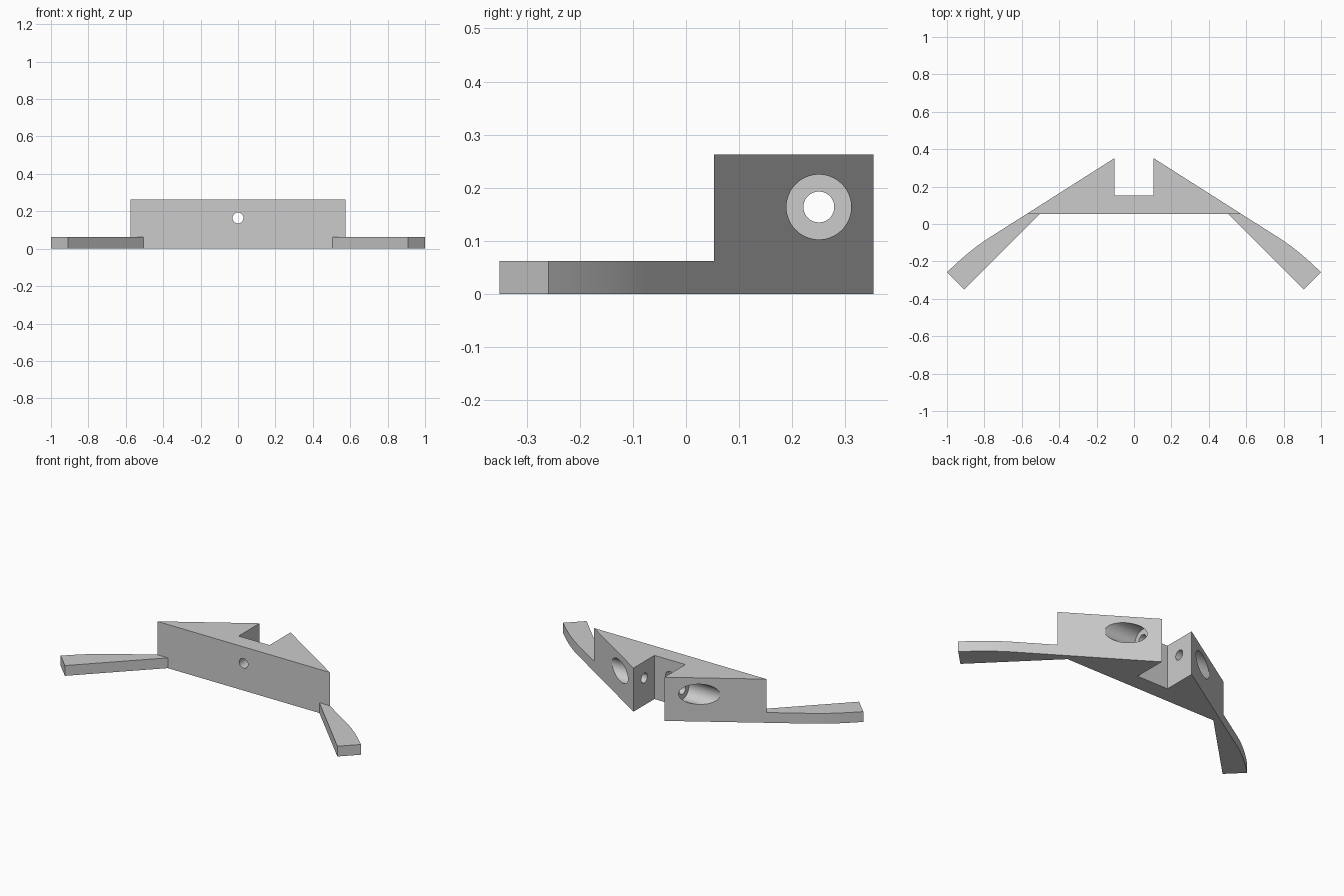
import bpy
import bmesh
import math
from mathutils import Matrix, Vector

if "Cube" in bpy.data.objects:
    bpy.data.objects.remove(bpy.data.objects["Cube"], do_unlink=True)

BODY_HEIGHT, ARM_HEIGHT, HOLE_Z = 0.263, 0.062, 0.164

grey = bpy.data.materials.new("plain grey")
grey.use_nodes = True
colour = (0.6, 0.6, 0.6, 1)
grey.diffuse_color = colour
grey.node_tree.nodes["Principled BSDF"].inputs["Base Color"].default_value = colour


def finish(bm, name):
    bmesh.ops.recalc_face_normals(bm, faces=bm.faces)
    mesh = bpy.data.meshes.new(name)
    bm.to_mesh(mesh)
    bm.free()
    mesh.materials.append(grey)
    obj = bpy.data.objects.new(name, mesh)
    bpy.context.collection.objects.link(obj)
    return obj


def extrude_outline(name, points, height):
    bm = bmesh.new()
    base = bm.faces.new([bm.verts.new((x, y, 0)) for x, y in points])
    top = bmesh.ops.extrude_face_region(bm, geom=[base])["geom"]
    verts = [v for v in top if isinstance(v, bmesh.types.BMVert)]
    bmesh.ops.translate(bm, verts=verts, vec=(0, 0, height))
    return finish(bm, name)


def drill(target, name, start, end, radius):
    """Cut a round bore between two points."""
    a, b = Vector(start), Vector(end)
    turn = (b - a).to_track_quat("Z", "Y").to_matrix().to_4x4()
    bm = bmesh.new()
    bmesh.ops.create_cone(bm, cap_ends=True, segments=64, radius1=radius,
                          radius2=radius, depth=(b - a).length,
                          matrix=Matrix.Translation((a + b) / 2) @ turn)
    cutter = finish(bm, name)
    cutter.hide_render = True
    cutter.hide_set(True)
    mod = target.modifiers.new(name, "BOOLEAN")
    mod.operation, mod.solver, mod.object = "DIFFERENCE", "EXACT", cutter
    return cutter


def smooth(obj):
    bpy.ops.object.select_all(action="DESELECT")
    obj.select_set(True)
    bpy.context.view_layer.objects.active = obj
    bpy.ops.object.shade_smooth_by_angle(angle=math.radians(25))


# Wedge body with a slot in the back
half = [(0.575, 0.053), (0.103, 0.353), (0.103, 0.153)]
body = extrude_outline("body", half + [(-x, y) for x, y in reversed(half)], BODY_HEIGHT)

# Centre bore, cross bore and the two counterbores
cutters = [
    drill(body, "centre_bore", (0, -0.1, HOLE_Z), (0, 0.25, HOLE_Z), 0.029),
    drill(body, "cross_bore", (-0.6, 0.25, HOLE_Z), (0.6, 0.25, HOLE_Z), 0.029),
]
for side, label in ((1, "left"), (-1, "right")):
    cutters.append(drill(body, label + "_counterbore", (side * 0.152, 0.25, HOLE_Z),
                         (side * 0.6, 0.25, HOLE_Z), 0.061))

# Bake the bores, then discard the cutters
bpy.context.view_layer.objects.active = body
for mod in list(body.modifiers):
    bpy.ops.object.modifier_apply(modifier=mod.name)
for cutter in cutters:
    bpy.data.objects.remove(cutter, do_unlink=True)
smooth(body)

# Low arms: straight inner edge, outer edge bending towards the tip
bend, control, tip = Vector((0.78, -0.077)), Vector((0.889, -0.148)), Vector((1, -0.259))
steps = 16
outer = []
for i in range(steps + 1):
    t = i / steps
    outer.append(tuple(bend * (1 - t) ** 2 + control * 2 * t * (1 - t) + tip * t * t))
outline = [(0.505, 0.053), (0.575, 0.053)] + outer + [(0.908, -0.351)]
for side, label in ((1, "left"), (-1, "right")):
    arm = extrude_outline(label + "_arm", [(side * x, y) for x, y in outline], ARM_HEIGHT)
    smooth(arm)
